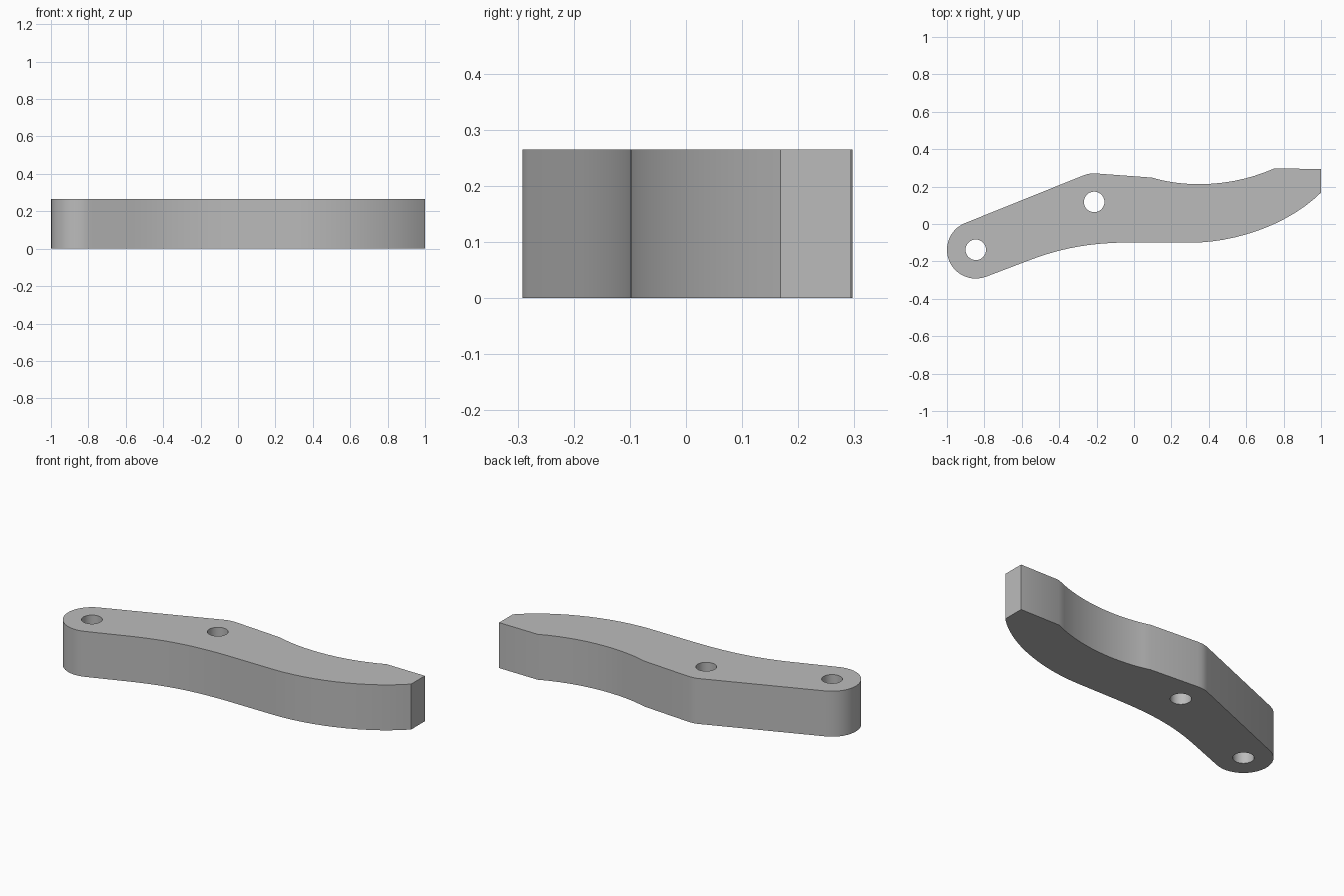
import bpy
import bmesh
import math
from mathutils import Vector
from mathutils.geometry import interpolate_bezier

cube = bpy.data.objects.get("Cube")
if cube:
    bpy.data.objects.remove(cube, do_unlink=True)

HEIGHT = 0.265
PIVOT = (-0.846, -0.138)
MID_HOLE = (-0.213, 0.118)
HOLE_RADIUS = 0.055


def arc(center, radius, start, end, steps):
    """Points along an arc, angles in degrees."""
    points = []
    for i in range(steps + 1):
        a = math.radians(start + (end - start) * i / steps)
        points.append((center[0] + radius * math.cos(a),
                       center[1] + radius * math.sin(a)))
    return points


def bezier(p0, h0, h1, p1, steps=14):
    """Points along one cubic segment."""
    ends = [Vector((*p, 0)) for p in (p0, h0, h1, p1)]
    return [(v.x, v.y) for v in interpolate_bezier(*ends, steps)]


# Lever outline, clockwise from the rounded pivot end
outline = arc(PIVOT, 0.154, 292, 112, 20)
outline += bezier((-0.27, 0.26), (-0.245, 0.27), (-0.23, 0.271), (-0.2, 0.27), 5)
outline += bezier((0.096, 0.248), (0.27, 0.195), (0.52, 0.195), (0.75, 0.297))
outline += [(1, 0.294)]
outline += bezier((1, 0.168), (0.83, 0), (0.55, -0.1), (0.3, -0.1))
outline += bezier((0.02, -0.098), (-0.2, -0.098), (-0.36, -0.118), (-0.56, -0.194))

# Two through holes
loops = [outline]
for center in (PIVOT, MID_HOLE):
    loops.append(arc(center, HOLE_RADIUS, 0, 360, 32)[:-1])

# Fill the profile between the loops and extrude it upward
bm = bmesh.new()
for loop in loops:
    verts = [bm.verts.new((x, y, 0)) for x, y in loop]
    for i, v in enumerate(verts):
        bm.edges.new((v, verts[(i + 1) % len(verts)]))
bmesh.ops.triangle_fill(bm, edges=bm.edges[:], use_beauty=True,
                        use_dissolve=False, normal=(0, 0, 1))
result = bmesh.ops.extrude_face_region(bm, geom=bm.faces[:], use_keep_orig=True)
top_verts = [g for g in result["geom"] if isinstance(g, bmesh.types.BMVert)]
bmesh.ops.translate(bm, verts=top_verts, vec=(0, 0, HEIGHT))
bmesh.ops.recalc_face_normals(bm, faces=bm.faces[:])
mesh = bpy.data.meshes.new("lever_arm")
bm.to_mesh(mesh)
bm.free()

# Plain grey finish
grey = bpy.data.materials.new("plain_grey")
grey.use_nodes = True
colour = (0.5, 0.5, 0.5, 1)
grey.diffuse_color = colour
grey.node_tree.nodes["Principled BSDF"].inputs["Base Color"].default_value = colour
mesh.materials.append(grey)

lever = bpy.data.objects.new("lever_arm", mesh)
bpy.context.collection.objects.link(lever)

# Smooth curved walls, crisp rims
bpy.ops.object.select_all(action="DESELECT")
lever.select_set(True)
bpy.context.view_layer.objects.active = lever
bpy.ops.object.shade_smooth_by_angle(angle=math.radians(30))
